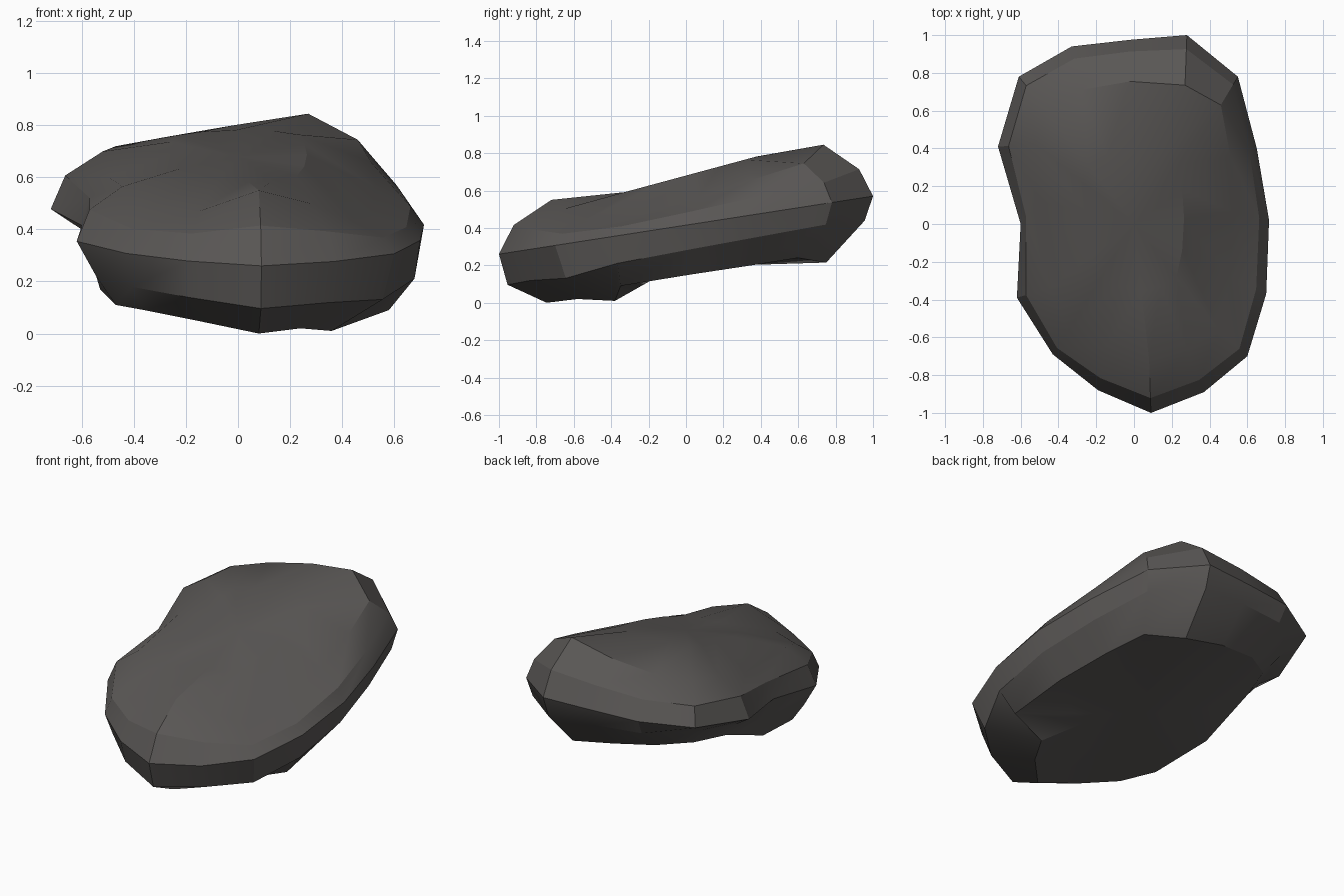
import bpy, bmesh

if "Cube" in bpy.data.objects:
    bpy.data.objects.remove(bpy.data.objects["Cube"])

# Widest outline of the boulder (x, y), counter-clockwise from the front tip
OUTLINE = [(.09, -1), (.37, -.89), (.60, -.70), (.70, -.37), (.715, .02), (.65, .40),
           (.55, .78), (.28, 1), (-.02, .975), (-.33, .94), (-.61, .78), (-.72, .41),
           (-.60, 0), (-.62, -.39), (-.43, -.69), (-.19, -.88)]

# Rim of the upper face and of the underside (x, y, z)
TOP = [(.08, -.72, .55), (.28, -.66, .50), (.45, -.56, .43), (.51, -.28, .46),
       (.53, .06, .56), (.51, .36, .66), (.46, .63, .745), (.27, .735, .845),
       (-.02, .755, .80), (-.28, .71, .755), (-.47, .61, .72), (-.52, .42, .70),
       (-.495, .12, .60), (-.445, -.34, .565), (-.35, -.57, .475), (-.15, -.65, .47)]
BOTTOM = [(.08, -.745, 0), (.24, -.58, .02), (.36, -.38, .01), (.58, -.35, .09),
          (.56, .02, .15), (.50, .35, .20), (.43, .60, .24), (.25, .75, .215),
          (-.02, .75, .27), (-.28, .70, .31), (-.46, .58, .33), (-.53, .36, .31),
          (-.53, 0, .17), (-.47, -.37, .11), (-.36, -.55, .09), (-.16, -.66, .05)]


def blend(a, b, flat, up):
    """Ring between two rings; flat and up give the share moved, by position."""
    ring = []
    for p, q in zip(a, b):
        f, u = flat(p[0], p[1]), up(p[0], p[1])
        ring.append((p[0] + (q[0] - p[0]) * f, p[1] + (q[1] - p[1]) * f,
                     p[2] + (q[2] - p[2]) * u))
    return ring


def inner(ring, scale, height):
    return [(x * scale, y * scale, height(x * scale, y * scale)) for x, y, _ in ring]


def top_z(x, y):
    return .68 + .27 * y


def bottom_z(x, y):
    return .15 + .17 * y


belt = [(x, y, .415 + .155 * y) for x, y in OUTLINE]
# The left flank leans in below the belt; the other flanks stay upright
lower = blend(belt, BOTTOM, lambda x, y: .18 + max(0, -x - .3), lambda x, y: .5 - .13 * y)
upper = blend(belt, TOP, lambda x, y: .28, lambda x, y: .54 - .06 * x)
rings = [inner(BOTTOM, .5, bottom_z), BOTTOM, lower, belt, upper, TOP, inner(TOP, .5, top_z)]

# Skin the rings and close both ends with fans
bm = bmesh.new()
loops = [[bm.verts.new(p) for p in ring] for ring in rings]
n = len(OUTLINE)
for low, high in zip(loops, loops[1:]):
    for i in range(n):
        j = (i + 1) % n
        bm.faces.new((low[i], low[j], high[j], high[i]))
for loop, z in ((loops[0], bottom_z(0, 0)), (loops[-1], top_z(0, 0))):
    c = bm.verts.new((0, 0, z))
    for i in range(n):
        bm.faces.new((loop[i], loop[(i + 1) % n], c))
bmesh.ops.recalc_face_normals(bm, faces=bm.faces)

mesh = bpy.data.meshes.new("boulder")
bm.to_mesh(mesh)
bm.free()
rock = bpy.data.objects.new("boulder", mesh)
bpy.context.collection.objects.link(rock)

# Dark stone colour
stone = bpy.data.materials.new("dark_stone")
stone.diffuse_color = (.10, .094, .09, 1)
stone.use_nodes = True
stone.node_tree.nodes["Principled BSDF"].inputs["Base Color"].default_value = stone.diffuse_color
mesh.materials.append(stone)

bpy.context.view_layer.objects.active = rock
rock.select_set(True)
bpy.ops.object.shade_smooth_by_angle(angle=.42)
